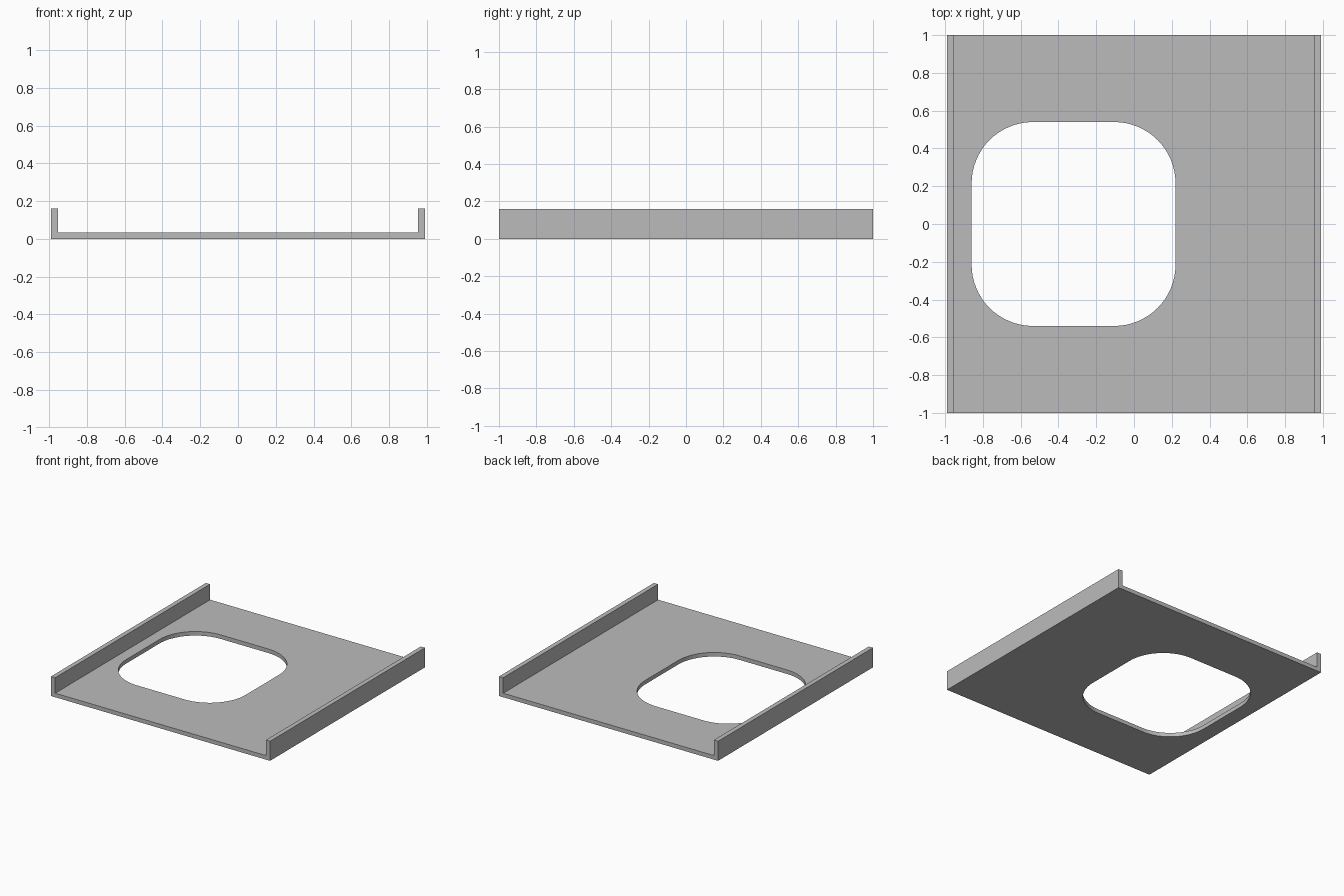
import bpy
import bmesh
from math import cos, sin, pi

cube = bpy.data.objects.get("Cube")
if cube:
    bpy.data.objects.remove(cube)

HALF_X, HALF_Y = 0.99, 1.0
HEIGHT, FLOOR, WALL = 0.16, 0.033, 0.038

# One flat grey for the whole panel
grey = bpy.data.materials.new("plain grey")
grey.use_nodes = True
grey.diffuse_color = (0.5, 0.5, 0.5, 1)
grey.node_tree.nodes["Principled BSDF"].inputs["Base Color"].default_value = (0.5, 0.5, 0.5, 1)


def prism(name, outline, direction):
    """Extrude a closed outline along a direction."""
    bm = bmesh.new()
    face = bm.faces.new([bm.verts.new(p) for p in outline])
    moved = bmesh.ops.extrude_face_region(bm, geom=[face])["geom"]
    bmesh.ops.translate(bm, vec=direction,
                        verts=[v for v in moved if isinstance(v, bmesh.types.BMVert)])
    bmesh.ops.recalc_face_normals(bm, faces=bm.faces)
    mesh = bpy.data.meshes.new(name)
    bm.to_mesh(mesh)
    bm.free()
    mesh.materials.append(grey)
    obj = bpy.data.objects.new(name, mesh)
    bpy.context.collection.objects.link(obj)
    return obj


def rounded_rectangle(cx, cy, half, radius, z, steps=16):
    """Square outline with quarter-circle corners."""
    points = []
    for corner, (sx, sy) in enumerate([(1, 1), (-1, 1), (-1, -1), (1, -1)]):
        for i in range(steps + 1):
            a = (corner + i / steps) * pi / 2
            points.append((cx + sx * (half - radius) + radius * cos(a),
                           cy + sy * (half - radius) + radius * sin(a), z))
    return points


# Channel panel: floor with an upright flange along each side
half_profile = [(HALF_X, 0), (HALF_X, HEIGHT),
                (HALF_X - WALL, HEIGHT), (HALF_X - WALL, FLOOR)]
profile = half_profile + [(-x, z) for x, z in reversed(half_profile)]
panel = prism("channel_panel", [(x, -HALF_Y, z) for x, z in profile], (0, 2 * HALF_Y, 0))

# Rounded opening through the floor, set towards the right side
cutter = prism("opening_cutter", rounded_rectangle(-0.32, 0, 0.54, 0.325, -0.1), (0, 0, 0.4))
cutter.hide_render = True
cutter.hide_viewport = True
cut = panel.modifiers.new("opening", 'BOOLEAN')
cut.operation = 'DIFFERENCE'
cut.solver = 'EXACT'
cut.object = cutter

# Smooth the rounded corners, keep the folded edges sharp
bpy.ops.object.select_all(action='DESELECT')
bpy.context.view_layer.objects.active = panel
panel.select_set(True)
bpy.ops.object.modifier_apply(modifier=cut.name)
bpy.data.objects.remove(cutter)
bpy.ops.object.shade_smooth_by_angle()
